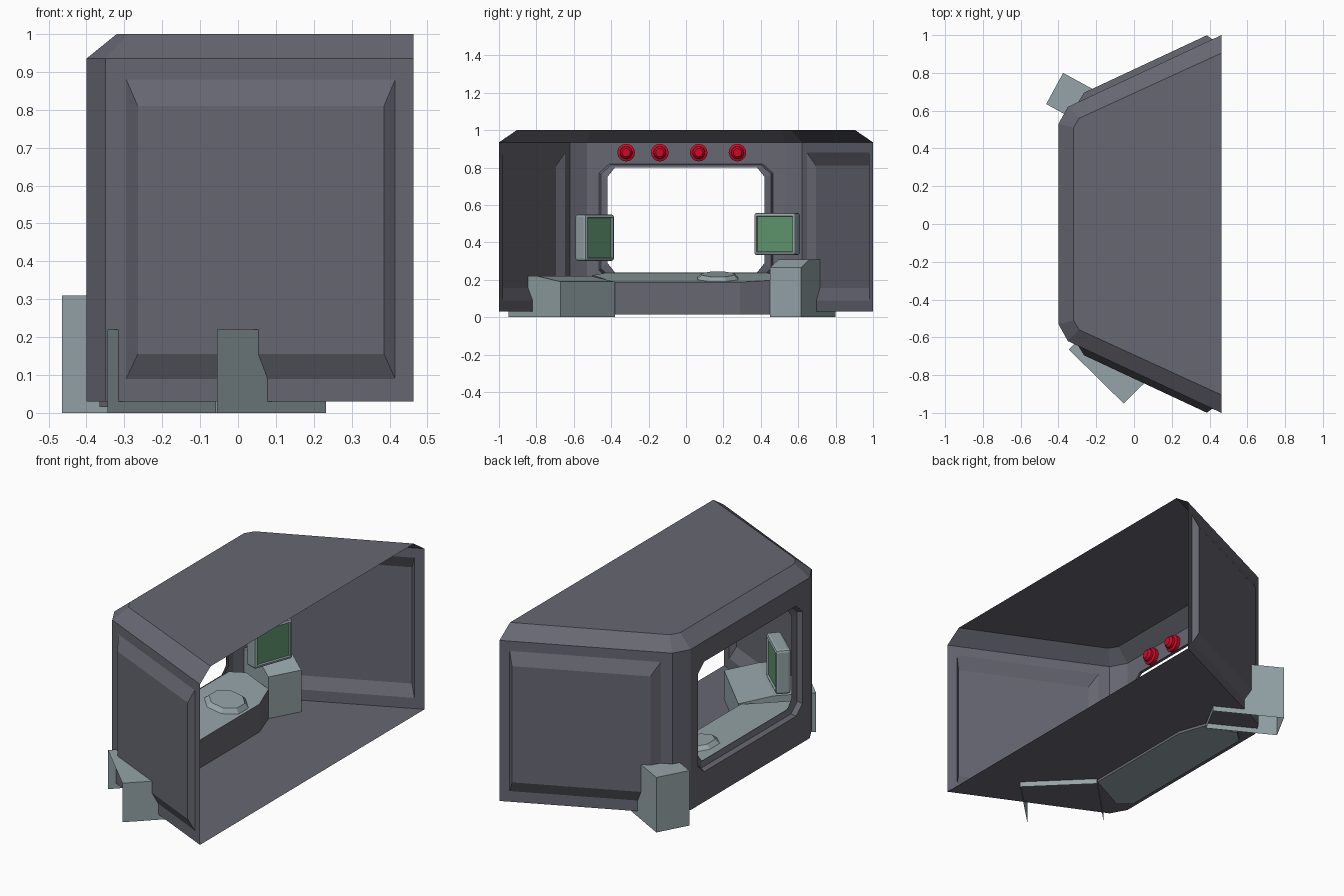
import bpy, bmesh, math
from mathutils import Matrix, Vector

if "Cube" in bpy.data.objects:
    bpy.data.objects.remove(bpy.data.objects["Cube"])


def mat(name, rgb):
    m = bpy.data.materials.new(name)
    m.diffuse_color = (*rgb, 1)
    m.use_nodes = True
    m.node_tree.nodes["Principled BSDF"].inputs["Base Color"].default_value = m.diffuse_color
    return m


GREY = mat("wall grey", (0.135, 0.135, 0.17))
TEAL = mat("pale blue grey", (0.30, 0.37, 0.39))
GREEN = mat("screen green", (0.11, 0.29, 0.15))
RED = mat("lamp red", (0.60, 0.003, 0.02))


def add(name, bm, *mats):
    me = bpy.data.meshes.new(name)
    bm.to_mesh(me)
    bm.free()
    for m in mats:
        me.materials.append(m)
    ob = bpy.data.objects.new(name, me)
    bpy.context.collection.objects.link(ob)
    return ob


def face(bm, pts):
    return bm.faces.new([bm.verts.new(p) for p in pts])


def finish(bm):
    bmesh.ops.remove_doubles(bm, verts=bm.verts, dist=0.0005)
    bmesh.ops.recalc_face_normals(bm, faces=bm.faces)


def ring(bm, a, b):
    # quads joining two loops of equal length
    for i in range(len(a)):
        j = (i + 1) % len(a)
        face(bm, [a[i], a[j], b[j], b[i]])


def octagon(x, hw, z0, z1, cy, cz):
    return [(x, -hw, z0 + cz), (x, -hw + cy, z0), (x, hw - cy, z0), (x, hw, z0 + cz),
            (x, hw, z1 - cz), (x, hw - cy, z1), (x, -hw + cy, z1), (x, -hw, z1 - cz)]


# --- cabin shell: thin sheet, open on the +x side ---
Z0, ZC, ZT = 0.03, 0.935, 1.0
plan = [(0.463, -1), (-0.35, -0.62), (-0.40, -0.53), (-0.40, 0.53), (-0.35, 0.62), (0.463, 1)]
roof = [(0.463, -0.905), (-0.29, -0.56), (-0.32, -0.51), (-0.32, 0.51), (-0.29, 0.56), (0.463, 0.905)]
bm = bmesh.new()
face(bm, [(x, y, Z0) for x, y in plan])
face(bm, [(x, y, ZT) for x, y in roof])
for i in range(5):
    (a, b), (c, d) = plan[i], plan[i + 1]
    (e, f), (g, h) = roof[i], roof[i + 1]
    face(bm, [(a, b, ZC), (c, d, ZC), (g, h, ZT), (e, f, ZT)])
    if i in (1, 3):
        face(bm, [(a, b, Z0), (c, d, Z0), (c, d, ZC), (a, b, ZC)])

# side walls with a pressed-out panel
for s in (-1, 1):
    def wall(x, z, out=0.0):
        t = (x + 0.35) / 0.813
        return Vector((x - 0.424 * out, s * (0.62 + 0.38 * t + 0.906 * out), z))
    outer = [wall(x, z) for x, z in ((-0.35, Z0), (0.463, Z0), (0.463, ZC), (-0.35, ZC))]
    base = [wall(x, z) for x, z in ((-0.295, 0.09), (0.415, 0.09), (0.415, 0.88), (-0.295, 0.88))]
    top = [wall(x, z, 0.032) for x, z in ((-0.251, 0.155), (0.399, 0.155), (0.399, 0.81), (-0.251, 0.81))]
    ring(bm, outer, base)
    ring(bm, base, top)
    face(bm, top)

# back wall around the window, with a stepped frame
rect = [(-0.4, -0.53, Z0), (-0.4, 0.53, Z0), (-0.4, 0.53, ZC), (-0.4, -0.53, ZC)]
o = octagon(-0.40, 0.465, 0.20, 0.82, 0.055, 0.05)
for i in range(4):
    j = (i + 1) % 4
    face(bm, [rect[i], rect[j], o[(2 * i + 2) % 8], o[2 * i + 1]])
    face(bm, [rect[i], o[2 * i + 1], o[2 * i]])
mid = octagon(-0.375, 0.455, 0.21, 0.815, 0.055, 0.05)
inner = octagon(-0.365, 0.42, 0.24, 0.80, 0.04, 0.05)
ring(bm, o, mid)
ring(bm, mid, inner)
finish(bm)
add("cabin_shell", bm, GREY)


# --- corner cabinets: chamfered top edge on the room side, no underside ---
def cabinet(name, a, b, c, d, h, h_front, inset, closed):
    # a-b is the side outside the cabin, c-d the side facing the room
    A, B, C, D = (Vector(p) for p in (a, b, c, d))
    E, F = C.lerp(B, inset), D.lerp(A, inset)
    up = lambda p, z: (p.x, p.y, z)
    bm = bmesh.new()
    face(bm, [up(A, h), up(B, h), up(E, h), up(F, h)])
    face(bm, [up(F, h), up(E, h), up(C, h_front), up(D, h_front)])
    face(bm, [up(C, 0), up(D, 0), up(D, h_front), up(C, h_front)])
    face(bm, [up(B, 0), up(C, 0), up(C, h_front), up(E, h), up(B, h)])
    face(bm, [up(D, 0), up(A, 0), up(A, h), up(F, h), up(D, h_front)])
    if closed:
        face(bm, [up(A, 0), up(B, 0), up(B, h), up(A, h)])
    finish(bm)
    add(name, bm, TEAL)


cabinet("low_cabinet", (-0.345, -0.665), (-0.055, -0.95), (0.232, -0.67), (-0.06, -0.38),
        0.22, 0.19, 0.45, False)
cabinet("tall_cabinet", (-0.465, 0.635), (-0.375, 0.80), (-0.036, 0.615), (-0.126, 0.45),
        0.31, 0.265, 0.25, True)

# --- console under the window: grey sides, pale sloping top ---
slope = lambda x: 0.188 + (-0.07 - x) * 0.16
outline = [(-0.07, -0.385), (-0.07, 0.29), (-0.125, 0.45), (-0.30, 0.50), (-0.365, 0.44),
           (-0.365, -0.44), (-0.30, -0.50)]
bm = bmesh.new()
lo = [(x, y, 0.015) for x, y in outline]
hi = [(x, y, slope(x)) for x, y in outline]
ring(bm, lo, hi)
face(bm, lo)
face(bm, hi)
finish(bm)
for f in bm.faces:
    f.material_index = 0 if abs(f.normal.z) < 0.5 else 1
add("console", bm, GREY, TEAL)

# --- eight-sided plate on the console ---
bm = bmesh.new()
bmesh.ops.create_cone(bm, cap_ends=True, segments=8, radius1=0.118, radius2=0.095, depth=0.024,
                      matrix=Matrix.Translation((-0.19, 0.17, slope(-0.19) + 0.011))
                      @ Matrix.Rotation(math.atan(0.16), 4, 'Y')
                      @ Matrix.Rotation(math.pi / 8, 4, 'Z'))
add("console_plate", bm, TEAL)


# --- monitors with recessed green screens ---
def monitor(name, loc, angle, w, h, d=0.08):
    bm = bmesh.new()
    bmesh.ops.create_cube(bm, size=1, matrix=Matrix.Diagonal((d, w, h, 1)))
    bmesh.ops.bevel(bm, geom=bm.edges[:], offset=0.014, segments=2, profile=0.5, affect='EDGES')
    bm.normal_update()
    front = max(bm.faces, key=lambda f: f.calc_center_median().x)
    bmesh.ops.inset_region(bm, faces=[front], thickness=0.004)
    bmesh.ops.inset_region(bm, faces=[front], thickness=0.004, depth=-0.010)
    front.material_index = 1
    bm.transform(Matrix.Translation(loc) @ Matrix.Rotation(math.radians(angle), 4, 'Z'))
    add(name, bm, TEAL, GREEN)


monitor("left_monitor", (-0.235, -0.488, 0.425), 48, 0.235, 0.25)
monitor("right_monitor", (-0.145, 0.487, 0.445), -20, 0.24, 0.225)

# --- red lamps above the window: flange and dome ---
for n, y in enumerate((-0.32, -0.14, 0.068, 0.275)):
    rings = [(0.0, 0.047), (0.02, 0.047), (0.026, 0.034), (0.04, 0.033), (0.052, 0.022)]
    loops = [[(-0.40 + x, y + r * math.cos(k * math.pi / 8), 0.88 + r * math.sin(k * math.pi / 8))
              for k in range(16)] for x, r in rings]
    bm = bmesh.new()
    for p, q in zip(loops, loops[1:]):
        ring(bm, p, q)
    face(bm, loops[-1])
    finish(bm)
    add(f"lamp_{n + 1}", bm, RED)
